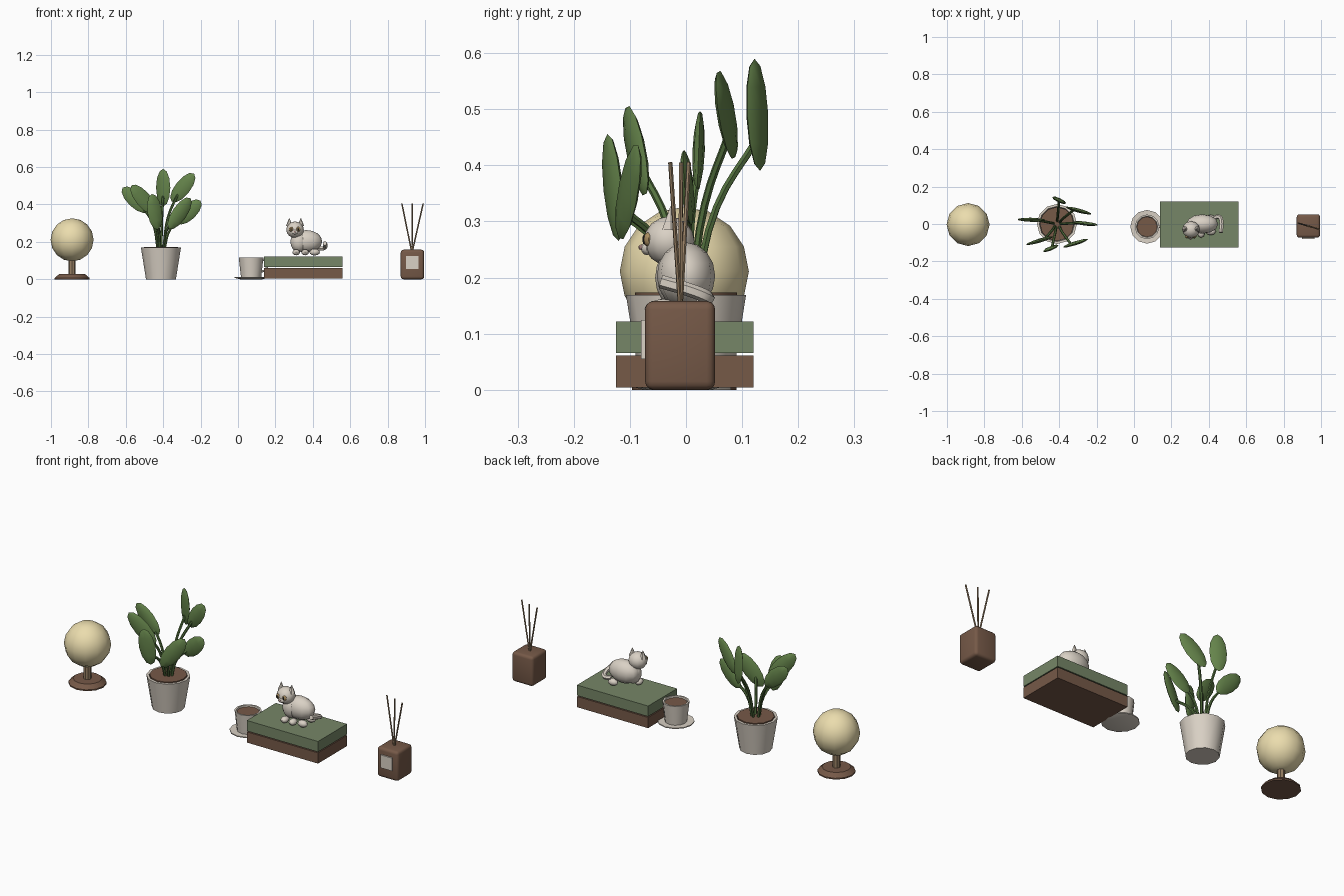
import bpy, bmesh, math
from mathutils import Vector, Matrix

if "Cube" in bpy.data.objects:
    bpy.data.objects.remove(bpy.data.objects["Cube"])


def mat(name, r, g, b):
    m = bpy.data.materials.new(name)
    m.diffuse_color = (r, g, b, 1)
    m.use_nodes = True
    m.node_tree.nodes["Principled BSDF"].inputs["Base Color"].default_value = m.diffuse_color
    return m


BROWN = mat("brown", .18, .10, .064)
STONE = mat("stone", .70, .64, .56)
CREAM = mat("cream", .83, .72, .42)
WOOD = mat("wood", .32, .22, .13)
LEAF = mat("leaf_green", .13, .23, .07)
STALK = mat("stalk_green", .09, .17, .05)
SAGE = mat("sage", .18, .24, .135)
AMBER = mat("amber", .40, .27, .12)
DARK = mat("dark", .02, .02, .02)
PINK = mat("pink", .5, .3, .28)


def finish(name, bm, material, angle=40):
    bmesh.ops.recalc_face_normals(bm, faces=bm.faces)
    me = bpy.data.meshes.new(name)
    bm.to_mesh(me)
    bm.free()
    me.materials.append(material)
    me.shade_smooth()
    me.set_sharp_from_angle(angle=math.radians(angle))
    ob = bpy.data.objects.new(name, me)
    bpy.context.collection.objects.link(ob)
    return ob


def lathe(name, centre, profile, material, segs=12):
    """Closed solid turned from (radius, z) points, with flat end caps."""
    bm = bmesh.new()
    rings = [[bm.verts.new((centre[0] + r * math.cos(math.tau * i / segs),
                            centre[1] + r * math.sin(math.tau * i / segs), z))
              for i in range(segs)] for r, z in profile]
    for a, b in zip(rings, rings[1:]):
        for i in range(segs):
            j = (i + 1) % segs
            bm.faces.new((a[i], a[j], b[j], b[i]))
    bm.faces.new(rings[0])
    bm.faces.new(rings[-1])
    return finish(name, bm, material)


def blob(name, centre, radii, material, u=12, v=8, rot=Matrix()):
    bm = bmesh.new()
    m = Matrix.Translation(centre) @ rot.to_4x4() @ Matrix.Diagonal((*radii, 1))
    bmesh.ops.create_uvsphere(bm, u_segments=u, v_segments=v, radius=1, matrix=m)
    return finish(name, bm, material, 50)


def box(name, lo, hi, material, bevel=0):
    lo, hi = Vector(lo), Vector(hi)
    bm = bmesh.new()
    bmesh.ops.create_cube(bm, size=1, matrix=Matrix.Translation((lo + hi) / 2)
                          @ Matrix.Diagonal((*(hi - lo), 1)))
    if bevel:
        bmesh.ops.bevel(bm, geom=bm.edges[:], offset=bevel, segments=3,
                        profile=.5, affect='EDGES')
    return finish(name, bm, material)


def tube(name, points, radius, material):
    cu = bpy.data.curves.new(name, 'CURVE')
    cu.dimensions = '3D'
    cu.bevel_depth, cu.bevel_resolution = radius, 1
    cu.use_fill_caps, cu.resolution_u = True, 4
    sp = cu.splines.new('BEZIER')
    sp.bezier_points.add(len(points) - 1)
    for bp, p in zip(sp.bezier_points, points):
        bp.co = p
        bp.handle_left_type = bp.handle_right_type = 'AUTO'
    tmp = bpy.data.objects.new(name + "_path", cu)
    bpy.context.collection.objects.link(tmp)
    bpy.context.view_layer.update()
    me = bpy.data.meshes.new_from_object(
        tmp.evaluated_get(bpy.context.evaluated_depsgraph_get()))
    bpy.data.objects.remove(tmp)
    bm = bmesh.new()
    bm.from_mesh(me)
    bpy.data.meshes.remove(me)
    return finish(name, bm, material, 50)


# Globe lamp
lamp = (-.887, -.003)
lathe("lamp_base", lamp, [(.093, 0), (.093, .007), (.07, .027)], BROWN)
lathe("lamp_stem", lamp, [(.019, .02), (.019, .11)], WOOD, 8)
blob("lamp_globe", (*lamp, .211), (.115, .115, .115), CREAM)

# Plant pot and soil
pot = (-.412, 0)
lathe("plant_pot", pot, [(.08, 0), (.107, .169), (.094, .169), (.09, .13)], STONE)
lathe("soil", pot, [(.09, .15), (.091, .173)], BROWN)

# Leaves: tip, base, yaw of the blade
leaves = [((-.40, .122, .59), (-.40, .132, .39), -25),
          ((-.235, .055, .565), (-.355, .088, .415), -15),
          ((-.20, -.005, .42), (-.325, .01, .30), -5),
          ((-.255, -.085, .435), (-.37, -.12, .27), 20),
          ((-.46, -.14, .456), (-.43, -.12, .265), 20),
          ((-.57, -.108, .502), (-.44, -.07, .35), 17),
          ((-.617, .025, .49), (-.48, .02, .36), 0)]
for n, (tip, base, yaw) in enumerate(leaves):
    tip, base = Vector(tip), Vector(base)
    axis = (tip - base).normalized()
    yaw = math.radians(yaw)
    wide = Vector((math.cos(yaw), math.sin(yaw), 0))
    wide = (wide - axis * wide.dot(axis)).normalized()
    rot = Matrix((wide, axis.cross(wide), axis)).transposed()
    mid = (tip + base) / 2
    blob(f"leaf_{n + 1}", mid, (.042, .011, (tip - base).length / 2), LEAF, 8, 6, rot)
    root = Vector((*pot, .16))
    out = (mid - root) * Vector((1, 1, 0))
    end = base.lerp(tip, .3)
    bend = root.lerp(end, .5) - out * .08 + Vector((0, 0, .02))
    tube(f"stalk_{n + 1}", [root + out * .12, bend, end], .007, STALK)

# Cup on saucer
cup = (.07, -.015)
lathe("saucer", cup, [(.06, 0), (.09, .008), (.09, .013), (.05, .011)], STONE)
lathe("cup", cup, [(.054, .01), (.066, .117), (.057, .117), (.052, .09)], STONE)
lathe("coffee", cup, [(.053, .09), (.054, .11)], BROWN)
tube("cup_handle", [(.125, -.015, .105), (.15, -.015, .098), (.155, -.015, .07),
                    (.145, -.015, .048), (.122, -.015, .042)], .007, STONE)

# Book stack
box("lower_book", (.14, -.125, .004), (.56, .12, .061), BROWN)
box("upper_book", (.14, -.125, .066), (.56, .12, .122), SAGE)

# Cat
blob("cat_body", (.365, 0, .203), (.085, .052, .06), STONE)
blob("cat_chest", (.325, -.015, .2), (.045, .04, .055), STONE)
blob("cat_head", (.305, -.03, .265), (.047, .045, .044), STONE)
blob("cat_muzzle", (.303, -.07, .252), (.018, .01, .012), STONE, 8, 6)
blob("cat_nose", (.303, -.08, .254), (.006, .005, .005), PINK, 6, 4)
for s, side in ((-1, "left"), (1, "right")):
    lathe(f"cat_ear_{side}", (.305 + s * .031, -.027),
          [(.018, .285), (.001, .327)], STONE, 6)
    blob(f"cat_eye_{side}", (.303 + s * .019, -.067, .268), (.012, .009, .013), AMBER, 8, 6)
    blob(f"cat_pupil_{side}", (.303 + s * .019, -.074, .268), (.004, .004, .009), DARK, 6, 4)
    blob(f"cat_front_paw_{side}", (.335 + s * .024, -.048, .144),
         (.02, .026, .016), STONE, 8, 6)
    blob(f"cat_hind_paw_{side}", (.41, -.005 + s * .035, .145),
         (.028, .02, .018), STONE, 8, 6)
tube("cat_tail", [(.42, .03, .165), (.455, .038, .165), (.467, .015, .175),
                  (.464, -.045, .193)], .012, STONE)

# Reed diffuser
box("diffuser_bottle", (.87, -.073, 0), (.995, .052, .158), BROWN, .015)
box("diffuser_label", (.897, -.08, .055), (.965, -.071, .124), STONE)
for n, tip in enumerate([(.876, .005, .405), (.932, -.009, .405), (.99, -.028, .405)]):
    tube(f"reed_{n + 1}", [(.93, -.01, .14), tip], .004, WOOD)
